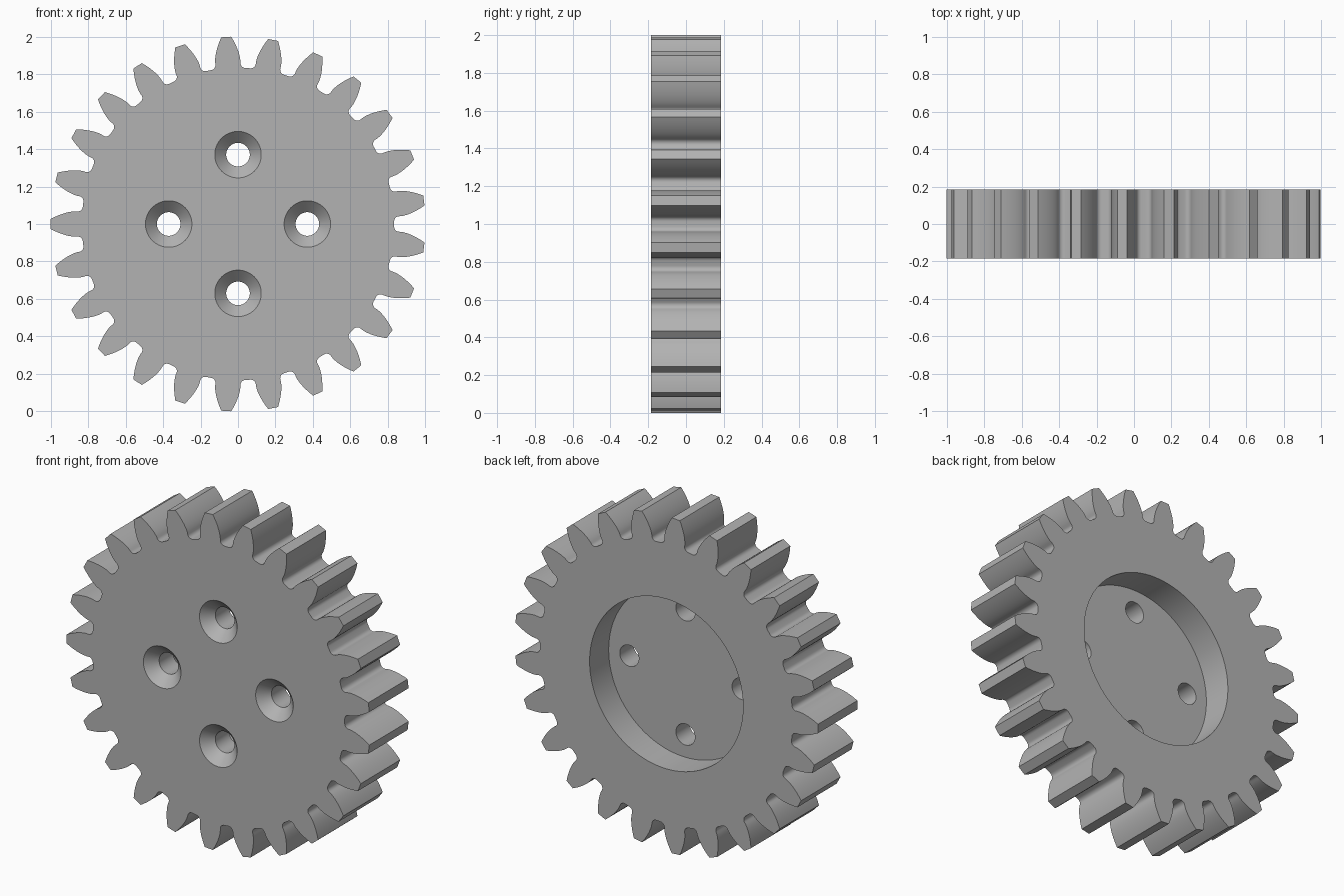
import bpy, bmesh
from math import acos, cos, sin, tan, pi, radians

TEETH = 25
MODULE = 2 / (TEETH + 2)
HALF = 5 * MODULE / 2            # half thickness
PITCH = TEETH * MODULE / 2
BASE = PITCH * cos(radians(20))
ROOT = PITCH - 1.25 * MODULE
HOLE_RING = 0.37
RECESS_DEPTH = 0.18

cube = bpy.data.objects.get("Cube")
if cube:
    bpy.data.objects.remove(cube)

grey = bpy.data.materials.new("plain grey")
grey.use_nodes = True
colour = (0.45, 0.45, 0.45, 1)
grey.diffuse_color = colour
grey.node_tree.nodes["Principled BSDF"].inputs["Base Color"].default_value = colour


def involute(a):
    return tan(a) - a


def half_tooth():
    """Radius and half angle down one flank, tip to root."""
    pts = []
    at_base = pi / (2 * TEETH) + involute(radians(20))
    for i in range(9):
        r = 1 + (BASE - 1) * i / 8
        pts.append((r, at_base - involute(acos(min(1, BASE / r)))))
    # rounded root fillet
    fillet = 0.026
    for i in range(7):
        a = pi / 2 * i / 6
        pts.append((ROOT + fillet * (1 - sin(a)), at_base + fillet * (1 - cos(a)) / ROOT))
    return pts


def gear_outline():
    flank = half_tooth()
    tooth = [(r, -a) for r, a in reversed(flank)] + flank
    pts = []
    for k in range(TEETH):
        mid = pi + k * 2 * pi / TEETH
        pts += [(r * cos(mid + a), r * sin(mid + a)) for r, a in tooth]
    return pts


def finish(bm, name):
    bmesh.ops.recalc_face_normals(bm, faces=bm.faces)
    mesh = bpy.data.meshes.new(name)
    bm.to_mesh(mesh)
    bm.free()
    obj = bpy.data.objects.new(name, mesh)
    bpy.context.collection.objects.link(obj)
    mesh.materials.append(grey)
    return obj


def turned(name, profile, x=0, z=1, steps=64):
    """Solid of revolution about the y direction from (radius, y) points."""
    bm = bmesh.new()
    rings = [[bm.verts.new((x + r * cos(2 * pi * i / steps), y, z + r * sin(2 * pi * i / steps)))
              for i in range(steps)] for r, y in profile]
    for a, b in zip(rings, rings[1:]):
        for i in range(steps):
            j = (i + 1) % steps
            bm.faces.new((a[i], a[j], b[j], b[i]))
    bm.faces.new(rings[0])
    bm.faces.new(rings[-1])
    return finish(bm, name)


# Toothed body
bm = bmesh.new()
face = bm.faces.new([bm.verts.new((x, -HALF, z + 1)) for x, z in gear_outline()])
out = bmesh.ops.extrude_face_region(bm, geom=[face])
bmesh.ops.translate(bm, vec=(0, 2 * HALF, 0),
                    verts=[v for v in out["geom"] if isinstance(v, bmesh.types.BMVert)])
gear = finish(bm, "gear")

# Round recess in the back
cutters = [turned("recess_cutter", [(0.506, HALF - RECESS_DEPTH), (0.506, HALF + 0.1)], steps=128)]

# Four countersunk screw holes
SINK, BORE, OVER = 0.124, 0.063, 0.02
for k in range(4):
    a = k * pi / 2
    profile = [(SINK + OVER, -HALF - OVER), (BORE, -HALF + SINK - BORE), (BORE, HALF - RECESS_DEPTH + 0.05)]
    cutters.append(turned("screw_hole_cutter", profile, HOLE_RING * cos(a), 1 + HOLE_RING * sin(a)))

for cutter in cutters:
    cutter.hide_render = True
    mod = gear.modifiers.new("cut", 'BOOLEAN')
    mod.operation = 'DIFFERENCE'
    mod.solver = 'EXACT'
    mod.object = cutter
bpy.context.view_layer.update()

# Bake the cuts, then drop the cutters
baked = bpy.data.meshes.new_from_object(gear.evaluated_get(bpy.context.evaluated_depsgraph_get()))
gear.modifiers.clear()
gear.data = baked
for cutter in cutters:
    bpy.data.objects.remove(cutter)

bpy.ops.object.select_all(action='DESELECT')
gear.select_set(True)
bpy.context.view_layer.objects.active = gear
bpy.ops.object.shade_smooth_by_angle(angle=radians(30))
